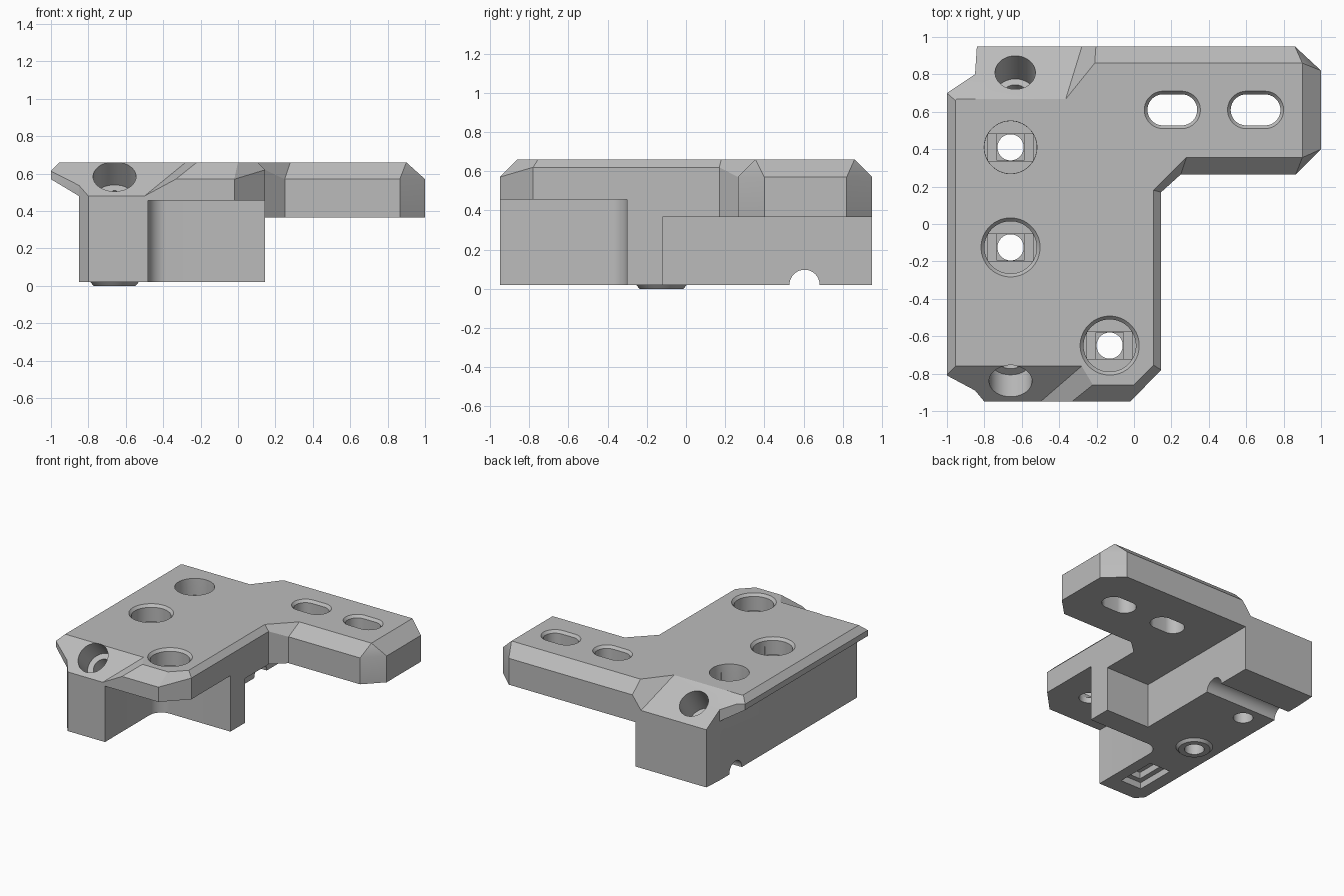
import bpy, bmesh, math
from mathutils import Vector, Matrix

if "Cube" in bpy.data.objects:
    bpy.data.objects.remove(bpy.data.objects["Cube"])

grey = bpy.data.materials.new("light_grey")
grey.use_nodes = True
grey.diffuse_color = (0.5, 0.5, 0.5, 1)
grey.node_tree.nodes["Principled BSDF"].inputs["Base Color"].default_value = (0.5, 0.5, 0.5, 1)


def finish(name, bm):
    bmesh.ops.recalc_face_normals(bm, faces=bm.faces)
    mesh = bpy.data.meshes.new(name)
    bm.to_mesh(mesh)
    bm.free()
    mesh.materials.append(grey)
    obj = bpy.data.objects.new(name, mesh)
    bpy.context.collection.objects.link(obj)
    return obj


def loft(name, rings, matrix=None):
    """Closed solid through rings with equal point counts."""
    bm = bmesh.new()
    loops = [[bm.verts.new(p) for p in ring] for ring in rings]
    for a, b in zip(loops, loops[1:]):
        for i in range(len(a)):
            j = (i + 1) % len(a)
            bm.faces.new((a[i], a[j], b[j], b[i]))
    bm.faces.new(loops[0][::-1])
    bm.faces.new(loops[-1])
    bmesh.ops.remove_doubles(bm, verts=bm.verts, dist=0.0005)
    if matrix:
        bm.transform(matrix)
    return finish(name, bm)


def circle(x, y, z, r, stretch=0, n=48):
    """Ring of points; stretch pulls it into a slot along x."""
    pts = []
    for i in range(n):
        a = 2 * math.pi * (i + 0.5) / n
        pts.append((x + r * math.cos(a) + math.copysign(stretch, math.cos(a)), y + r * math.sin(a), z))
    return pts


def rect(x0, x1, y0, y1, z):
    return [(x0, y0, z), (x1, y0, z), (x1, y1, z), (x0, y1, z)]


def box(name, x0, x1, y0, y1, z0, z1):
    return loft(name, [rect(x0, x1, y0, y1, z0), rect(x0, x1, y0, y1, z1)])


def wedge(name, planes):
    """Big cube trimmed by planes (point, normal of the removed side)."""
    bm = bmesh.new()
    bmesh.ops.create_cube(bm, size=4)
    for co, no in planes:
        bmesh.ops.bisect_plane(bm, geom=bm.verts[:] + bm.edges[:] + bm.faces[:],
                               plane_co=co, plane_no=no, clear_outer=True)
        bmesh.ops.holes_fill(bm, edges=[e for e in bm.edges if e.is_boundary])
    return finish(name, bm)


def end_plane(a, b, c):
    a, b, c = Vector(a), Vector(b), Vector(c)
    n = (b - a).cross(c - a).normalized()
    return a, n if n.x > 0 else -n


def combine(body, other, operation="DIFFERENCE"):
    mod = body.modifiers.new("combine", "BOOLEAN")
    mod.operation, mod.solver, mod.object = operation, "EXACT", other
    bpy.context.view_layer.objects.active = body
    bpy.ops.object.modifier_apply(modifier=mod.name)
    bpy.data.objects.remove(other)


# Full-height body: outline x, y, rim height, then top x, y
TOP, BASE = 0.66, 0.02
outline = [
    (-0.02, -0.95, 0.57, 0.0, -0.86), (0.145, -0.78, 0.62, 0.105, -0.755),
    (0.145, 0.17, 0.62, 0.105, 0.18), (0.25, 0.265, 0.57, 0.28, 0.355),
    (0.865, 0.265, 0.57, 0.9, 0.355), (1, 0.4, 0.57, 0.9, 0.355),
    (1, 0.82, 0.57, 0.9, 0.86), (0.86, 0.95, 0.57, 0.9, 0.86),
    (-0.84, 0.95, 0.57, -0.82, 0.86), (-0.85, 0.8, 0.615, -0.83, 0.78),
    (-1, 0.7, 0.615, -0.955, 0.66), (-1, -0.81, 0.615, -0.955, -0.77),
    (-0.85, -0.89, 0.6, -0.83, -0.84), (-0.8, -0.95, 0.57, -0.79, -0.86),
]
body = loft("bracket_body", [
    [(p[0], p[1], BASE) for p in outline],
    [p[:3] for p in outline],
    [(p[3], p[4], TOP) for p in outline],
])

# Clearance under the slotted arm
combine(body, box("arm_clearance", -0.23, 2, -0.12, 2, -1, 0.365))

# Filleted clearance under the front corner
notch = [(-0.48, -2), (0.5, -2), (0.5, -0.3)]
for i in range(9):
    a = math.radians(90 + 90 * i / 8)
    notch.append((-0.38 + 0.1 * math.cos(a), -0.4 + 0.1 * math.sin(a)))
combine(body, loft("front_clearance", [[(x, y, z) for x, y in notch] for z in (-1, 0.455)]))

# Sloped underside of the left lip
combine(body, wedge("lip_undercut", [
    ((-0.85, 0, 0), (1, 0, 0)),
    ((-0.85, 0, 0.48), (0.09, 0, 0.15)),
]))

# Sloped pads at the front and back
combine(body, wedge("front_slope", [
    ((0, -0.76, TOP), (0, 0.18, -0.19)),
    end_plane((-0.28, -0.76, TOP), (-0.22, -0.86, TOP), (-0.5, -0.95, 0.48)),
]))
combine(body, wedge("back_slope", [
    ((0, 0.668, TOP), (0, -0.19, -0.28)),
    end_plane((-0.365, 0.668, TOP), (-0.21, 0.86, TOP), (-0.27, 0.95, 0.48)),
]))

# Locating boss on the underside
combine(body, loft("locating_boss", [
    circle(-0.66, -0.125, 0, 0.112),
    circle(-0.66, -0.125, BASE, 0.13),
    circle(-0.66, -0.125, 0.1, 0.13)]), "UNION")

# Counterbored screw holes with stepped floors
for x, y, rim in ((-0.66, 0.41, 0.141), (-0.66, -0.125, 0.158), (-0.13, -0.65, 0.158)):
    floor = 0.53
    combine(body, loft("counterbore", [
        circle(x, y, floor, 0.14), circle(x, y, TOP - 0.02, 0.14),
        circle(x, y, TOP, rim), circle(x, y, 1, rim)]))
    combine(body, box("floor_step", x - 0.12, x + 0.12, y - 0.072, y + 0.072, floor - 0.015, 0.6))
    combine(body, box("floor_square", x - 0.073, x + 0.073, y - 0.071, y + 0.071, floor - 0.03, 0.6))
    combine(body, loft("screw_bore", [circle(x, y, -1, 0.07), circle(x, y, 0.6, 0.07)]))

# Chamfered slots in the arm
for x in (0.205, 0.65):
    combine(body, loft("arm_slot", [
        circle(x, 0.61, 0, 0.083, 0.05), circle(x, 0.61, TOP - 0.02, 0.083, 0.05),
        circle(x, 0.61, TOP, 0.1, 0.05), circle(x, 0.61, 1, 0.1, 0.05)]))

# Angled screw holes square to the sloped pads
for centre, axis, radius, depth in (
        ((-0.66, -0.84, 0.584), (0, -0.18, 0.19), 0.115, 0.17),
        ((-0.635, 0.81, 0.564), (0, 0.19, 0.28), 0.108, 0.22)):
    turn = Matrix.Translation(centre) @ Vector(axis).to_track_quat("Z", "Y").to_matrix().to_4x4()
    combine(body, loft("angled_counterbore", [
        circle(0, 0, -depth, radius), circle(0, 0, 0.5, radius)], turn))
    combine(body, loft("angled_bore", [
        circle(0, 0, -depth - 0.15, 0.07), circle(0, 0, 0, 0.07)], turn))

# Cross channel through the base, wider at the left
along_x = Matrix.Translation((0, 0.605, BASE)) @ Matrix.Rotation(math.pi / 2, 4, "Y")
for r, x0, x1 in ((0.077, -2, 0.5), (0.19, -2, -0.62)):
    combine(body, loft("cross_channel", [circle(0, 0, x0, r), circle(0, 0, x1, r)], along_x))

# Stepped pocket under the front foot
combine(body, box("foot_pocket", -0.75, -0.57, -0.82, -0.5, -1, 0.07))
combine(body, box("foot_pocket_inner", -0.71, -0.61, -0.78, -0.54, -1, 0.12))

# Smooth bores, crisp edges
bpy.ops.object.select_all(action="DESELECT")
body.select_set(True)
bpy.context.view_layer.objects.active = body
bpy.ops.object.shade_smooth_by_angle(angle=math.radians(25))
